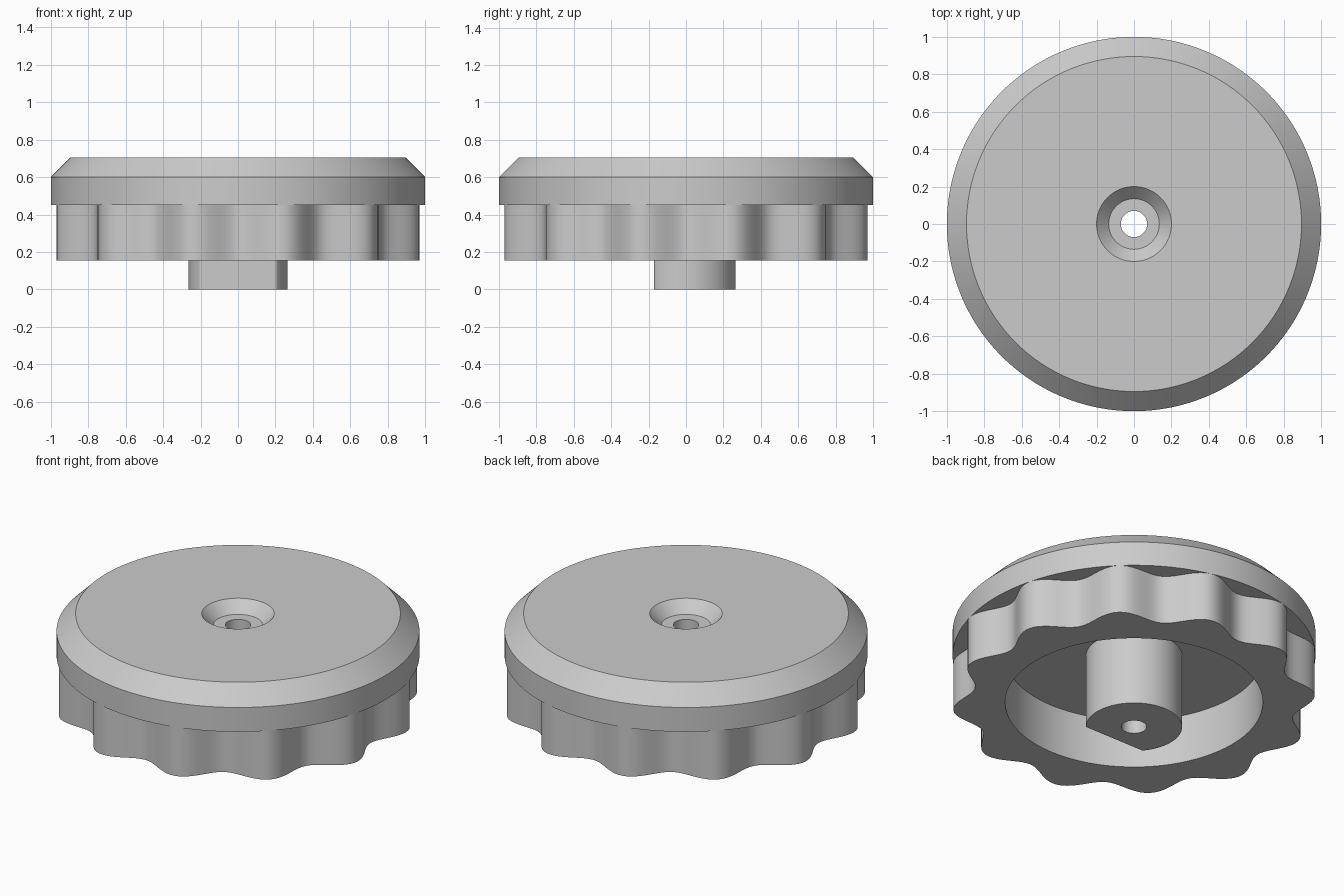
import bpy, bmesh
from math import sin, cos, tau, radians

SEGMENTS = 240

default = bpy.data.objects.get("Cube")
if default:
    bpy.data.objects.remove(default, do_unlink=True)

grey = bpy.data.materials.new("plain grey")
grey.use_nodes = True
grey.diffuse_color = (0.6, 0.6, 0.6, 1)
grey.node_tree.nodes["Principled BSDF"].inputs["Base Color"].default_value = (0.6, 0.6, 0.6, 1)


def circle(r):
    return lambda a: r


def scallop(a):
    # Twelve soft lobes, with a groove facing each axis
    return 0.945 - 0.055 * cos(12 * a)


def d_section(a):
    # Round shaft with one flat on the front
    return min(0.265, 0.17 / -sin(a)) if sin(a) < -0.1 else 0.265


def ring_stack(name, sections, closed=False):
    """Skin a list of (radius function, height) rings into one part."""
    bm = bmesh.new()
    angles = [tau * i / SEGMENTS for i in range(SEGMENTS)]
    rings = [[bm.verts.new((f(a) * cos(a), f(a) * sin(a), z)) for a in angles]
             for f, z in sections]
    pairs = list(zip(rings, rings[1:]))
    if closed:
        pairs.append((rings[-1], rings[0]))
    for low, high in pairs:
        for i in range(SEGMENTS):
            j = (i + 1) % SEGMENTS
            # Rings run up the bore and down the outside
            bm.faces.new((low[j], low[i], high[i], high[j]))
    mesh = bpy.data.meshes.new(name)
    bm.to_mesh(mesh)
    bm.free()
    mesh.materials.append(grey)
    obj = bpy.data.objects.new(name, mesh)
    bpy.context.collection.objects.link(obj)
    bpy.ops.object.select_all(action="DESELECT")
    obj.select_set(True)
    bpy.context.view_layer.objects.active = obj
    bpy.ops.object.shade_smooth_by_angle(angle=radians(30))
    return obj


bore = circle(0.07)
cavity = circle(0.71)
rim = circle(1.0)
TOP, CAP_BASE, GRIP_BASE = 0.705, 0.452, 0.155

# Chamfered cap with a countersunk screw hole
ring_stack("cap", [
    (bore, CAP_BASE), (bore, 0.637), (circle(0.135), 0.637), (circle(0.2), TOP),
    (circle(0.895), TOP), (rim, 0.6), (rim, CAP_BASE),
], closed=True)

# Hollow scalloped grip below the cap
ring_stack("grip", [
    (scallop, CAP_BASE), (scallop, GRIP_BASE), (cavity, GRIP_BASE), (cavity, CAP_BASE),
])

# Central D-shaped shaft with a through bore
ring_stack("shaft", [
    (d_section, CAP_BASE), (d_section, 0), (bore, 0), (bore, CAP_BASE),
])
